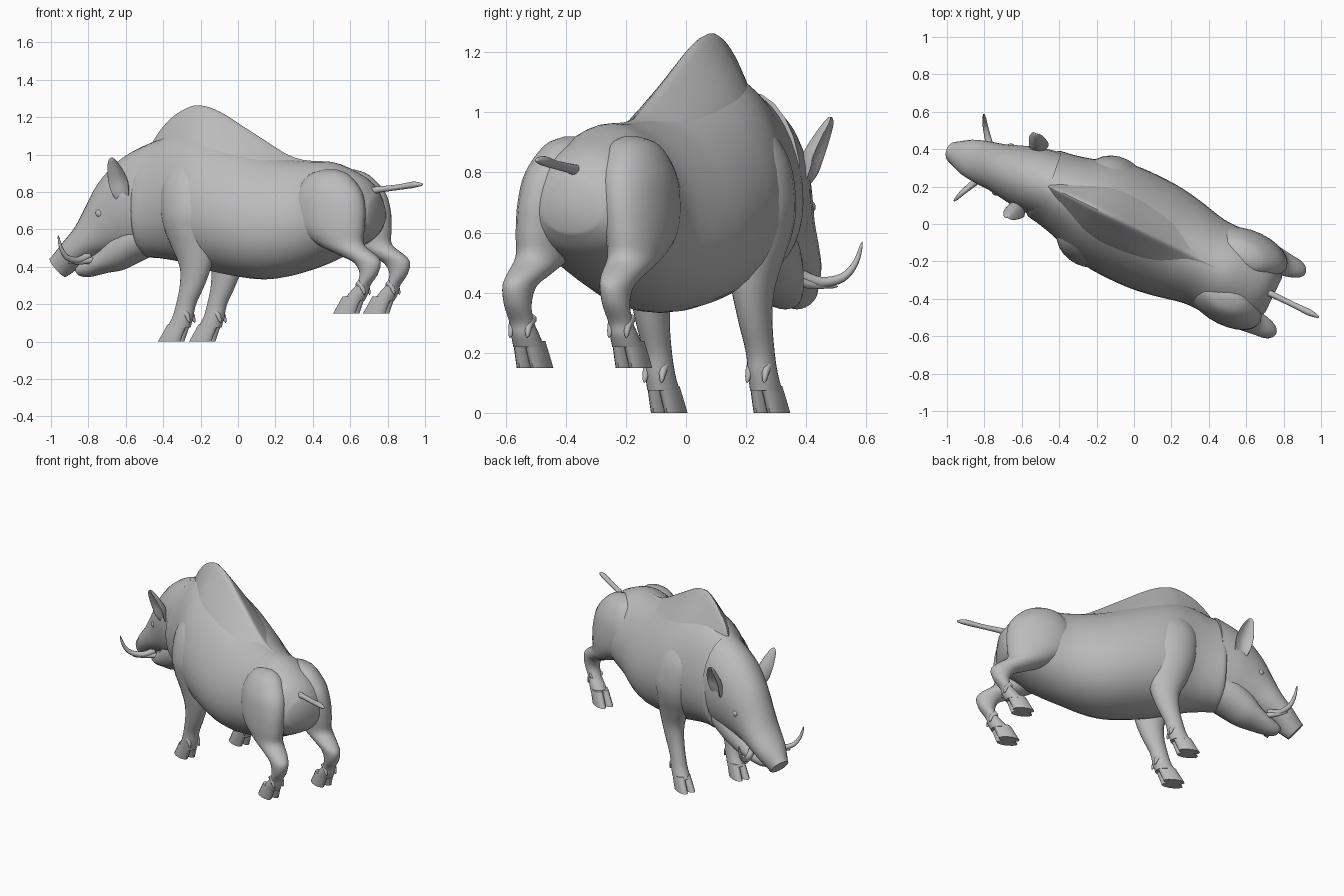
import bpy, bmesh, math
from mathutils import Vector, Matrix

if "Cube" in bpy.data.objects:
    bpy.data.objects.remove(bpy.data.objects["Cube"], do_unlink=True)

# One clay grey hide colour
hide = bpy.data.materials.new("grey_hide")
hide.use_nodes = True
grey = (0.5, 0.5, 0.5, 1)
hide.diffuse_color = grey
hide.node_tree.nodes["Principled BSDF"].inputs["Base Color"].default_value = grey

# Body runs along local x (head at -x); the whole animal is turned on the ground
BODY = Matrix.Translation((0, -0.018, 0)) @ Matrix.Rotation(math.radians(-25.9), 4, "Z")
NECK = Matrix.Translation((-0.55, 0, 0))
HEAD = BODY @ NECK @ Matrix.Rotation(math.radians(7), 4, "Z") @ NECK.inverted()


def smooth(sections, steps):
    """Catmull-Rom blend through whole sections."""
    n = len(sections)
    rows = []
    for i in range(n - 1):
        a, b, c, d = [sections[max(0, min(n - 1, i + k))] for k in (-1, 0, 1, 2)]
        for j in range(steps):
            u = j / steps
            rows.append([0.5 * (2 * q + (r - p) * u + (2 * p - 5 * q + 4 * r - s) * u * u
                                + (3 * q - p - 3 * r + s) * u ** 3)
                         for p, q, r, s in zip(a, b, c, d)])
    return rows + [sections[-1]]


def finish(name, bm, frame):
    bmesh.ops.recalc_face_normals(bm, faces=bm.faces)
    mesh = bpy.data.meshes.new(name)
    bm.to_mesh(mesh)
    bm.free()
    mesh.transform(frame)
    mesh.materials.append(hide)
    ob = bpy.data.objects.new(name, mesh)
    bpy.context.collection.objects.link(ob)
    bpy.ops.object.select_all(action="DESELECT")
    ob.select_set(True)
    bpy.context.view_layer.objects.active = ob
    bpy.ops.object.shade_smooth_by_angle(angle=math.radians(50))


def skin(name, rings, frame, side):
    """Join rings of points into a closed surface; side -1 mirrors it."""
    bm = bmesh.new()
    loops = [[bm.verts.new((x, side * y, z)) for x, y, z in ring] for ring in rings]
    for p, q in zip(loops, loops[1:]):
        for k in range(len(p)):
            m = (k + 1) % len(p)
            bm.faces.new((p[k], p[m], q[m], q[k]))
    bm.faces.new(loops[0])
    bm.faces.new(loops[-1])
    finish(name, bm, frame)


def loft(name, sections, frame=BODY, side=1, egg=0, cup=0, ring=24, steps=4):
    """Section: x, y, z, tilt of first axis in xz (degrees), first and side half axes."""
    rings = []
    for x, y, z, tilt, a, b in smooth(sections, steps):
        t = math.radians(tilt)
        loop = []
        for k in range(ring):
            c, s = math.cos(math.tau * k / ring), math.sin(math.tau * k / ring)
            wide = b * s * (1 - egg * c) + cup * a * c * c
            loop.append((x + a * c * math.cos(t), y + wide, z + a * c * math.sin(t)))
        rings.append(loop)
    skin(name, rings, frame, side)


def horn(name, points, radius, frame, side, ring=10):
    """Round tube along points, tapering to a tip."""
    path = [Vector(p) for p in smooth(points, 4)]
    n = len(path) - 1
    rings = []
    for i, p in enumerate(path):
        d = path[min(i + 1, n)] - path[max(i - 1, 0)]
        u = d.cross(Vector((1, 0, .3))).normalized()
        v = d.cross(u).normalized()
        r = radius * (1 - i / n) ** 0.6 + 0.001
        rings.append([p + r * (u * math.cos(math.tau * k / ring) + v * math.sin(math.tau * k / ring))
                      for k in range(ring)])
    skin(name, rings, frame, side)


def upright(rows):
    """Rows of x, bottom, top, half width."""
    return [(x, 0, (lo + hi) / 2, 90, (hi - lo) / 2, w) for x, lo, hi, w in rows]


def limb(rows, shift):
    """Rows of z, front, back, side offset, half width, as level slices."""
    return [((f + r) / 1.8 + shift, t, z, 0, (r - f) / 1.8, w) for z, f, r, t, w in rows]


# Torso with the ruff at its front edge
loft("torso", upright([
    (-.55, .50, 1.00, .16), (-.54, .455, 1.05, .19), (-.46, .445, 1.08, .205),
    (-.36, .43, 1.12, .23), (-.24, .40, 1.13, .275), (-.1, .365, 1.10, .30),
    (.1, .335, 1.03, .30), (.25, .34, .985, .28), (.42, .38, .965, .245),
    (.56, .43, .96, .245), (.68, .49, .915, .235), (.77, .54, .86, .195),
    (.83, .60, .78, .1)]), egg=.16, ring=36)

# Crest that rises out of the back to a sharp ridge
loft("mane_crest", upright([
    (-.53, .85, 1.03, .03), (-.47, .8, 1.12, .07), (-.39, .8, 1.2, .1),
    (-.3, .8, 1.25, .13), (-.22, .8, 1.262, .15), (-.1, .8, 1.225, .16),
    (.1, .8, 1.11, .15), (.33, .82, .985, .11), (.52, .86, .963, .04)]), egg=.7, ring=32)

# Skull, snout and lower jaw
loft("head", [
    (-.50, 0, .77, 90, .30, .185), (-.62, 0, .73, 100, .265, .175),
    (-.72, 0, .66, 115, .21, .15), (-.80, 0, .60, 122, .15, .13),
    (-.88, 0, .535, 128, .10, .118), (-.96, 0, .47, 130, .08, .1),
    (-1.02, 0, .415, 130, .07, .07), (-1.045, 0, .395, 130, .066, .058)], HEAD)
loft("lower_jaw", [
    (-.52, 0, .58, 95, .12, .14), (-.61, 0, .54, 98, .12, .14),
    (-.70, 0, .485, 102, .105, .125), (-.78, 0, .43, 108, .065, .1),
    (-.86, 0, .395, 115, .05, .07), (-.91, 0, .375, 130, .04, .045),
    (-.93, 0, .365, 130, .02, .025)], HEAD)

# Tail
loft("tail", [
    (.68, 0, .78, 90, .05, .045), (.75, 0, .795, 90, .03, .025),
    (.82, 0, .81, 90, .018, .017), (.95, 0, .825, 90, .015, .015),
    (1.04, 0, .838, 90, .017, .017), (1.09, 0, .84, 90, .008, .008),
    (1.1, 0, .84, 90, .001, .001)], ring=12)

front_rows = [
    (1.0, -.3, -.24, .13, .02), (.95, -.36, -.2, .14, .07), (.84, -.41, -.14, .165, .115),
    (.7, -.41, -.11, .18, .13), (.6, -.39, -.13, .185, .115), (.5, -.35, -.13, .19, .085),
    (.4, -.31, -.15, .19, .065), (.3, -.31, -.185, .19, .053), (.2, -.33, -.23, .19, .046),
    (.13, -.35, -.245, .19, .048), (.075, -.38, -.26, .19, .05)]
hind_rows = [
    (.92, .44, .50, .11, .02), (.89, .36, .57, .12, .075), (.8, .305, .645, .14, .105),
    (.7, .295, .67, .155, .108), (.6, .33, .67, .165, .1), (.52, .43, .67, .17, .082),
    (.46, .55, .74, .175, .063), (.42, .63, .765, .18, .052), (.36, .66, .75, .182, .045),
    (.3, .64, .71, .183, .042), (.26, .605, .70, .183, .046), (.22, .575, .68, .183, .05)]

for side, word in ((1, "right"), (-1, "left")):
    for leg, rows, shift, ground, toe in (("front", front_rows, .095, 0, -.36),
                                          ("hind", hind_rows, .082, .15, .585)):
        loft(f"{leg}_leg_{word}", limb(rows, shift), side=side)
        x = toe / .9 + shift
        y = rows[-1][3]
        # Cloven hoof and dewclaws
        for half in (-1, 1):
            loft(f"{leg}_hoof_{word}", [
                (x + .045, y + half * .02, ground + .09, 0, .058, .028),
                (x + .02, y + half * .023, ground + .04, 0, .062, .029),
                (x, y + half * .025, ground, 0, .066, .029)],
                side=side, ring=14, steps=3)
            horn(f"{leg}_dewclaw_{word}", [
                (x + .085, y + half * .026, ground + .165),
                (x + .11, y + half * .03, ground + .14),
                (x + .125, y + half * .032, ground + .1)], .02, BODY, side, 8)

    # Cupped ear
    loft(f"ear_{word}", [
        (-.62, .12, .74, 0, .03, .03), (-.63, .145, .79, 0, .048, .024),
        (-.635, .165, .86, 0, .056, .018), (-.645, .195, .92, 0, .043, .014),
        (-.655, .222, .965, 0, .024, .01), (-.66, .235, .985, 0, .005, .004)],
        HEAD, side, cup=.7)

    # Long upturned tusk and short straight tusk
    horn(f"long_tusk_{word}", [
        (-.85, .06, .46), (-.89, .12, .435), (-.93, .185, .45), (-.95, .225, .5),
        (-.96, .245, .57)], .021, HEAD, side)
    horn(f"short_tusk_{word}", [
        (-.83, .06, .435), (-.88, .11, .425), (-.93, .17, .42)], .018, HEAD, side)

    # Eye
    bm = bmesh.new()
    bmesh.ops.create_uvsphere(bm, u_segments=16, v_segments=10, radius=.024)
    bmesh.ops.translate(bm, verts=bm.verts, vec=(-.765, side * .122, .685))
    finish(f"eye_{word}", bm, HEAD)
